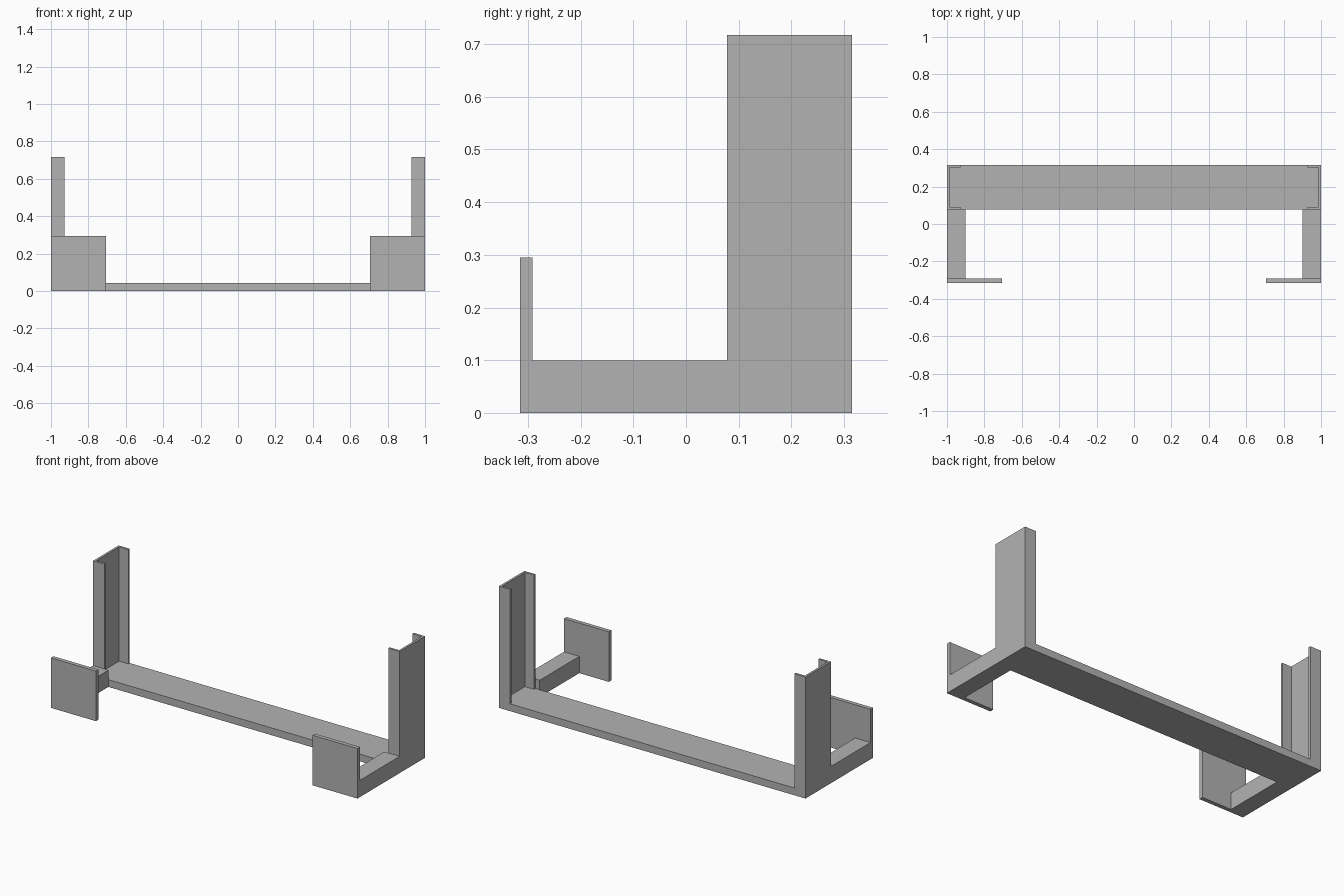
import bpy
import bmesh

cube = bpy.data.objects.get("Cube")
if cube:
    bpy.data.objects.remove(cube, do_unlink=True)

# Single plain grey finish
grey = bpy.data.materials.new("plain grey")
grey.use_nodes = True
colour = (0.45, 0.45, 0.45, 1)
grey.diffuse_color = colour
grey.node_tree.nodes["Principled BSDF"].inputs["Base Color"].default_value = colour


def extrude_profile(name, points, z0, z1):
    """Extrude a closed xy outline upward from z0 to z1."""
    bm = bmesh.new()
    face = bm.faces.new([bm.verts.new((x, y, z0)) for x, y in points])
    top = bmesh.ops.extrude_face_region(bm, geom=[face])["geom"]
    for v in top:
        if isinstance(v, bmesh.types.BMVert):
            v.co.z = z1
    bmesh.ops.recalc_face_normals(bm, faces=bm.faces)
    mesh = bpy.data.meshes.new(name)
    bm.to_mesh(mesh)
    bm.free()
    mesh.materials.append(grey)
    obj = bpy.data.objects.new(name, mesh)
    bpy.context.collection.objects.link(obj)
    return obj


def rectangle(x0, x1, y0, y1):
    return [(x0, y0), (x1, y0), (x1, y1), (x0, y1)]


FRONT, BACK = -0.315, 0.315      # overall depth
BASE_FRONT, BASE_TOP = 0.078, 0.043
PLATE_BACK = -0.291
WALL = 0.013                     # channel wall thickness
LIP = 0.927                      # inner edge of channel flanges

# Cross beam
extrude_profile("cross_beam", rectangle(-1, 1, BASE_FRONT, BACK), 0, BASE_TOP)

# C-shaped outline, open toward the centre
channel = [(1, BASE_FRONT), (1, BACK), (LIP, BACK), (LIP, BACK - WALL),
           (1 - WALL, BACK - WALL), (1 - WALL, BASE_FRONT + WALL),
           (LIP, BASE_FRONT + WALL), (LIP, BASE_FRONT)]

for side, s in (("left", 1), ("right", -1)):
    parts = (
        ("channel_post", channel, BASE_TOP, 0.717),
        ("side_arm", rectangle(0.9, 1, PLATE_BACK, BASE_FRONT), 0, 0.099),
        ("front_plate", rectangle(0.707, 1, FRONT, PLATE_BACK), 0, 0.295),
    )
    for name, outline, z0, z1 in parts:
        extrude_profile(f"{side}_{name}", [(s * x, y) for x, y in outline], z0, z1)
